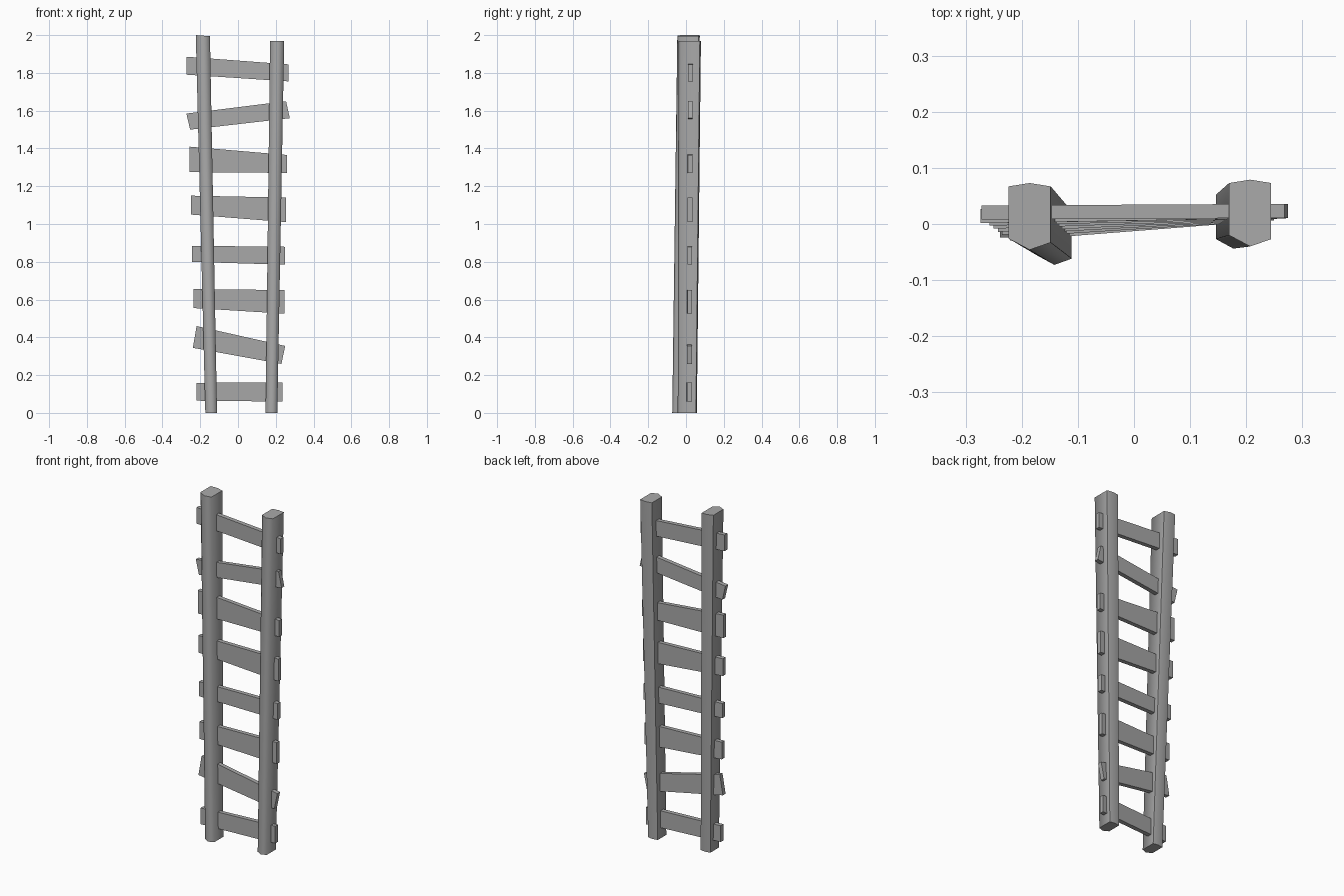
import bpy, bmesh, math
from mathutils import Vector

cube = bpy.data.objects.get("Cube")
if cube:
    bpy.data.objects.remove(cube, do_unlink=True)

grey = bpy.data.materials.new("plain grey")
grey.use_nodes = True
colour = (0.4, 0.4, 0.4, 1)
grey.diffuse_color = colour
grey.node_tree.nodes["Principled BSDF"].inputs["Base Color"].default_value = colour


def prism(name, ring_a, ring_b):
    """Solid joining two matching rings of points."""
    bm = bmesh.new()
    a = [bm.verts.new(p) for p in ring_a]
    b = [bm.verts.new(p) for p in ring_b]
    bm.faces.new(a)
    bm.faces.new(b)
    count = len(a)
    for i in range(count):
        j = (i + 1) % count
        bm.faces.new((a[i], a[j], b[j], b[i]))
    bmesh.ops.recalc_face_normals(bm, faces=bm.faces)
    mesh = bpy.data.meshes.new(name)
    bm.to_mesh(mesh)
    bm.free()
    mesh.materials.append(grey)
    obj = bpy.data.objects.new(name, mesh)
    bpy.context.collection.objects.link(obj)
    return obj


# Six-sided post section, pointed at front and slightly at the back
SECTION = [(-1, .052), (0, .058), (1, .052), (1, -.048), (0, -.061), (-1, -.041)]


def post(name, bottom, top, tilt):
    def ring(centre, half_width, scale, slope):
        c = Vector(centre)
        return [c + Vector((x * half_width, y * scale, -slope * (x + 1)))
                for x, y in SECTION]
    obj = prism(name, ring(bottom, .031, .85, 0), ring(top, .0375, 1, tilt))
    bpy.context.view_layer.objects.active = obj
    obj.select_set(True)
    bpy.ops.object.shade_smooth_by_angle(angle=math.radians(80))
    obj.select_set(False)


post("right_post", (-.142, -.021, 0), (-.186, .015, 2), .003)
post("left_post", (.177, .008, 0), (.207, .021, 1.97), 0)

# Crooked rungs: height and width at each end, then sideways skew of the ends
RUNGS = [
    (.112, .095, .11, .1, 0),
    (.402, .115, .307, .095, .01),
    (.605, .1, .588, .125, 0),
    (.842, .085, .832, .095, 0),
    (1.1, .1, 1.075, .13, 0),
    (1.342, .135, 1.318, .095, 0),
    (1.542, .085, 1.605, .09, -.01),
    (1.838, .095, 1.8, .09, 0),
]


def rung_end(x, y, z, width, skew):
    h, t = width / 2, .0125
    return [(x + skew, y - t, z + h), (x + skew, y + t, z + h),
            (x - skew, y + t, z - h), (x - skew, y - t, z - h)]


for n, (z_r, w_r, z_l, w_l, skew) in enumerate(RUNGS, 1):
    right = rung_end(-.217 - .03 * z_r, -.02 + .022 * z_r, z_r, w_r, skew)
    left = rung_end(.234 + .019 * z_l, .018 + .003 * z_l, z_l, w_l, skew)
    prism(f"rung_{n}", right, left)
